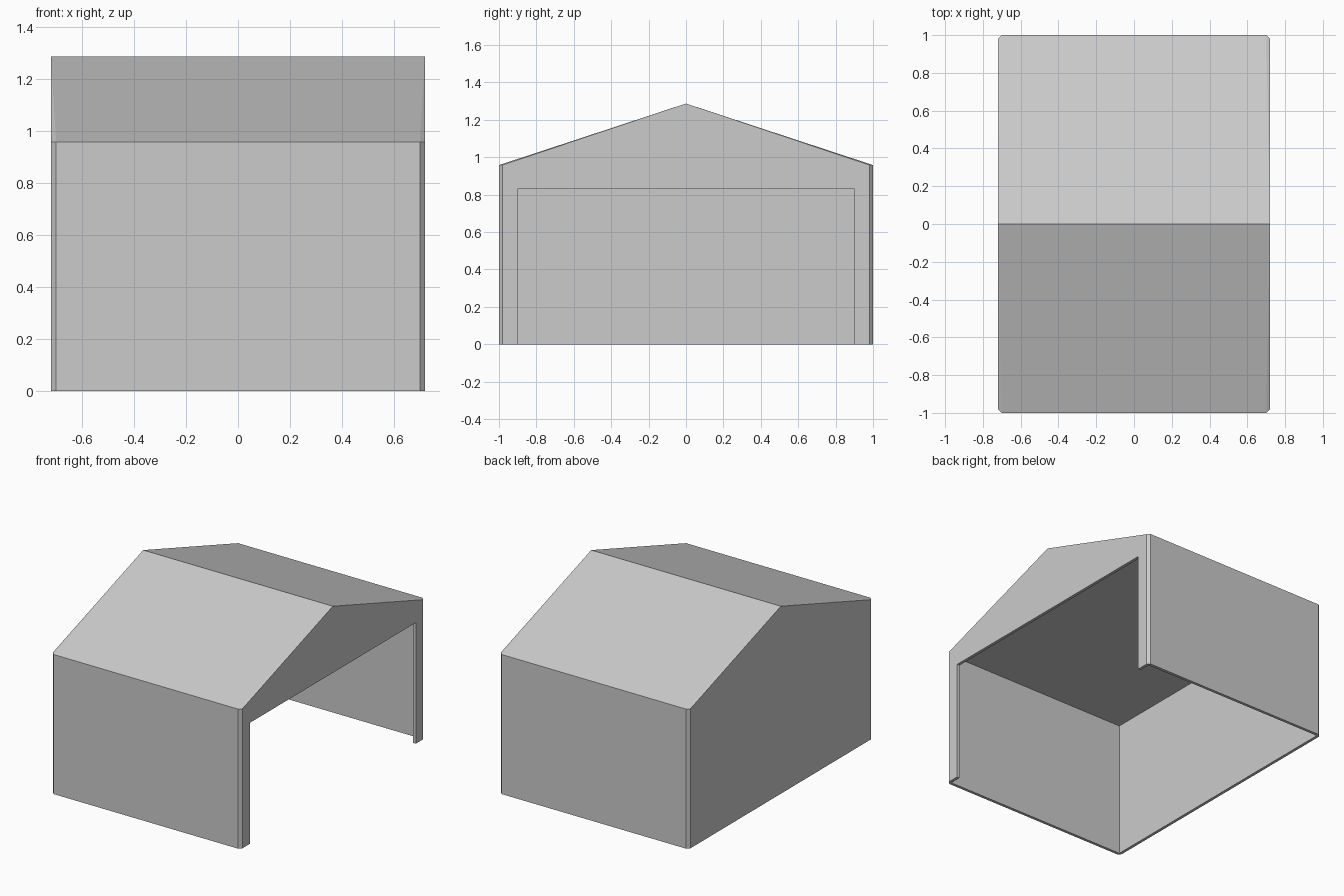
import bpy, bmesh, math

if "Cube" in bpy.data.objects:
    bpy.data.objects.remove(bpy.data.objects["Cube"])

HX, HY = 0.72, 1.0        # half footprint
EAVE, RIDGE = 0.958, 1.287
T = 0.02                  # wall thickness and corner chamfer


def hull(name, points):
    """Convex solid around the given points, with flat faces merged."""
    bm = bmesh.new()
    for p in points:
        bm.verts.new(p)
    bmesh.ops.convex_hull(bm, input=bm.verts[:])
    bmesh.ops.dissolve_limit(bm, angle_limit=math.radians(0.1),
                             verts=bm.verts[:], edges=bm.edges[:])
    bmesh.ops.recalc_face_normals(bm, faces=bm.faces[:])
    mesh = bpy.data.meshes.new(name)
    bm.to_mesh(mesh)
    bm.free()
    obj = bpy.data.objects.new(name, mesh)
    bpy.context.collection.objects.link(obj)
    return obj


def box(name, x0, x1, y0, y1, z0, z1):
    return hull(name, [(x, y, z) for x in (x0, x1) for y in (y0, y1) for z in (z0, z1)])


def cut(target, cutter):
    mod = target.modifiers.new(cutter.name, 'BOOLEAN')
    mod.operation = 'DIFFERENCE'
    mod.solver = 'EXACT'
    mod.object = cutter
    bpy.context.view_layer.objects.active = target
    bpy.ops.object.modifier_apply(modifier=mod.name)
    bpy.data.objects.remove(cutter, do_unlink=True)


# Gabled body with chamfered vertical corners
points = [(sx * HX, 0, RIDGE) for sx in (-1, 1)]
for sx in (-1, 1):
    for sy in (-1, 1):
        for z in (0, EAVE):
            points += [(sx * HX, sy * (HY - T), z), (sx * (HX - T), sy * HY, z)]
garage = hull("garage_shell", points)

# Hollow interior with a flat ceiling, open underneath
cut(garage, box("interior_cutter", -HX + T, HX - T, -HY + T, HY - T, -0.1, EAVE - T))

# Wide doorway in the right gable wall
cut(garage, box("doorway_cutter", HX - 0.1, HX + 0.1, -0.9, 0.9, -0.1, 0.83))
